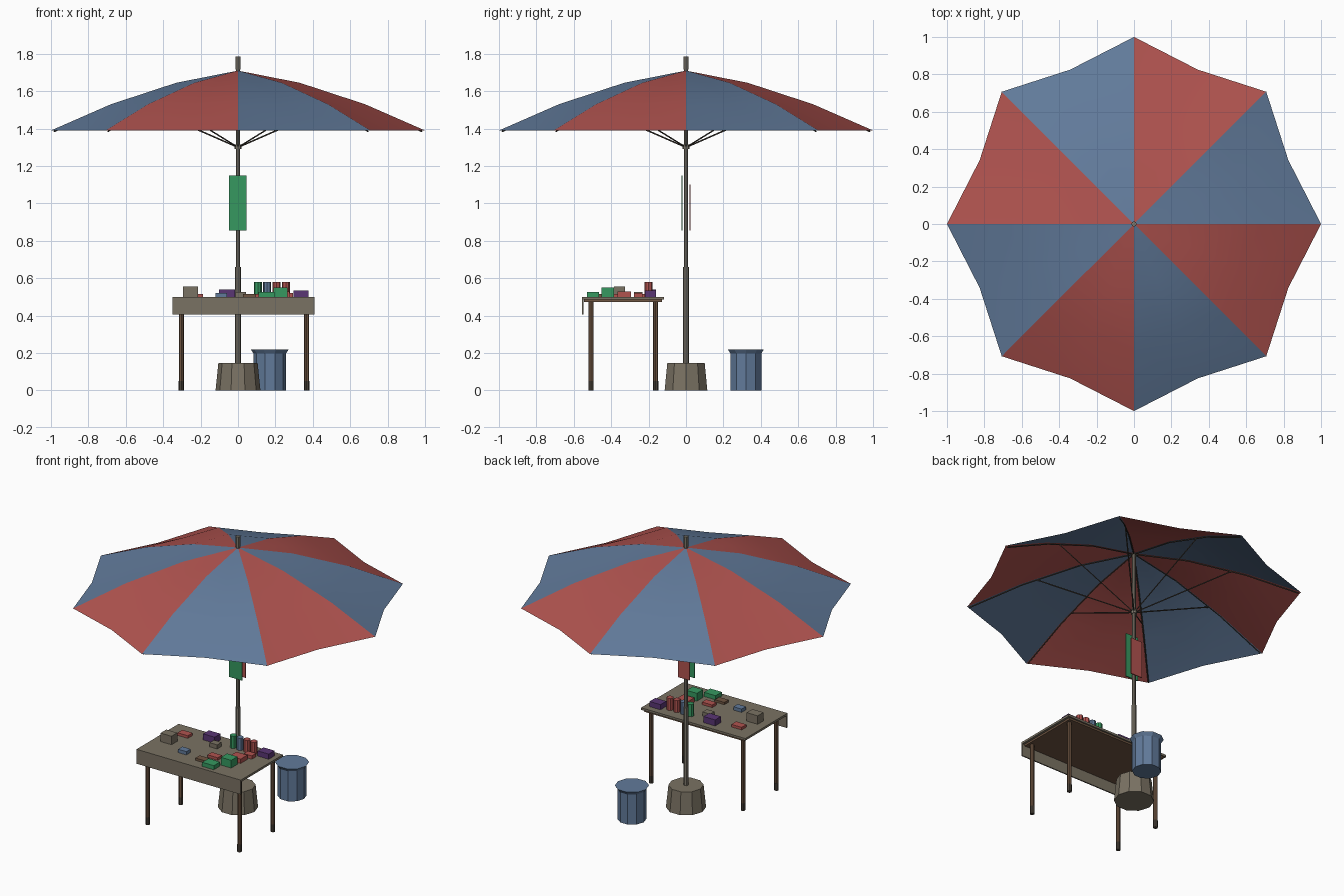
import bpy, bmesh
from math import cos, sin, pi, radians
from mathutils import Vector

cube = bpy.data.objects.get("Cube")
if cube:
    bpy.data.objects.remove(cube, do_unlink=True)


def material(name, rgb):
    """Flat material from 0-255 display values, converted to linear."""
    col = [(c / 255 / 12.92) if c < 11 else ((c / 255 + 0.055) / 1.055) ** 2.4 for c in rgb] + [1]
    mat = bpy.data.materials.new(name)
    mat.use_nodes = True
    mat.diffuse_color = col
    mat.node_tree.nodes["Principled BSDF"].inputs["Base Color"].default_value = col
    return mat


BLUE = material("faded blue", (97, 122, 154))
RED = material("brick red", (176, 83, 79))
GREEN = material("green", (54, 152, 96))
PURPLE = material("purple", (90, 54, 116))
TAUPE = material("taupe", (122, 114, 99))
BROWN = material("wood brown", (112, 86, 66))
METAL = material("pole grey", (126, 120, 108))
DARK = material("dark metal", (74, 67, 58))


def make(name, bm, *mats):
    bmesh.ops.recalc_face_normals(bm, faces=bm.faces)
    mesh = bpy.data.meshes.new(name)
    bm.to_mesh(mesh)
    bm.free()
    obj = bpy.data.objects.new(name, mesh)
    bpy.context.collection.objects.link(obj)
    for m in mats:
        mesh.materials.append(m)
    return obj


def box(name, mat, x, y, z):
    """Box given by (min, max) along each axis."""
    bm = bmesh.new()
    bmesh.ops.create_cube(bm, size=1)
    for v in bm.verts:
        for i, (lo, hi) in enumerate((x, y, z)):
            v.co[i] = lo if v.co[i] < 0 else hi
    return make(name, bm, mat)


def lathe(name, mat, profile, x=0, y=0, sides=10):
    """Closed turned shape from (radius, height) pairs."""
    bm = bmesh.new()
    rings = [[bm.verts.new((x + r * cos(2 * pi * i / sides), y + r * sin(2 * pi * i / sides), z))
              for i in range(sides)] for r, z in profile]
    for a, b in zip(rings, rings[1:]):
        for i in range(sides):
            j = (i + 1) % sides
            bm.faces.new((a[i], a[j], b[j], b[i]))
    bm.faces.new(rings[0][::-1])
    bm.faces.new(rings[-1])
    return make(name, bm, mat)


def rod(name, mat, points, radius):
    """Thin bent rod along a path."""
    curve = bpy.data.curves.new(name, "CURVE")
    curve.dimensions = "3D"
    curve.bevel_depth = radius
    curve.bevel_resolution = 0
    curve.use_fill_caps = True
    spline = curve.splines.new("POLY")
    spline.points.add(len(points) - 1)
    for p, co in zip(spline.points, points):
        p.co = (*co, 1)
    curve.materials.append(mat)
    obj = bpy.data.objects.new(name, curve)
    bpy.context.collection.objects.link(obj)


# Canopy: eight sagging panels in alternating colours
RIB = [(0.33, 1.645), (0.68, 1.53), (1.0, 1.39)]
SAG = [0.918, 0.908, 0.893]
bm = bmesh.new()
apex = bm.verts.new((0, 0, 1.71))
rings = []
for (r, z), sag in zip(RIB, SAG):
    ring = []
    for i in range(16):
        rad = r * (sag if i % 2 else 1)
        ring.append(bm.verts.new((rad * cos(i * pi / 8), rad * sin(i * pi / 8), z)))
    rings.append(ring)
for i in range(16):
    j = (i + 1) % 16
    faces = [bm.faces.new((apex, rings[0][i], rings[0][j]))]
    for a, b in zip(rings, rings[1:]):
        faces.append(bm.faces.new((a[i], b[i], b[j], a[j])))
    for f in faces:
        f.material_index = (i // 2) % 2
canopy = make("canopy", bm, BLUE, RED)
bpy.ops.object.select_all(action="DESELECT")
canopy.select_set(True)
bpy.context.view_layer.objects.active = canopy
bpy.ops.object.shade_smooth_by_angle(angle=radians(9))

# Ribs and stretchers under the canopy
for k in range(8):
    d = Vector((cos(k * pi / 4), sin(k * pi / 4), 0))
    up = Vector((0, 0, 1))
    path = [(0.01, 1.70)] + [(r * 0.985, z - 0.006) for r, z in RIB]
    rod(f"rib_{k}", DARK, [d * r + up * z for r, z in path], 0.004)
    rod(f"stretcher_{k}", DARK, [d * 0.012 + up * 1.305, d * 0.58 + up * 1.553], 0.004)

# Pole, hub, finial and weighted base
lathe("lower_pole", METAL, [(0.015, 0.1), (0.015, 0.66)], sides=8)
lathe("upper_pole", METAL, [(0.011, 0.66), (0.011, 1.73)], sides=8)
lathe("runner_hub", METAL, [(0.018, 1.29), (0.018, 1.315)], sides=8)
lathe("finial", METAL, [(0.014, 1.715), (0.014, 1.785)], sides=8)
lathe("weighted_base", TAUPE, [(0.12, 0), (0.105, 0.147)])

# Sign boards on the pole
box("front_sign", GREEN, (-0.047, 0.045), (-0.025, -0.019), (0.855, 1.15))
box("back_sign", RED, (-0.042, 0.042), (0.019, 0.025), (0.855, 1.10))

# Bin with flared lid
lathe("bin", BLUE, [(0.087, 0), (0.087, 0.198), (0.102, 0.22)], x=0.17, y=0.32)

# Table
box("table_top", TAUPE, (-0.35, 0.41), (-0.555, -0.118), (0.486, 0.5))
box("table_underside", BROWN, (-0.335, 0.395), (-0.545, -0.128), (0.474, 0.486))
box("table_front_skirt", TAUPE, (-0.35, 0.41), (-0.557, -0.549), (0.405, 0.5))
for side, x in (("right", -0.303), ("left", 0.367)):
    for end, y in (("front", -0.508), ("back", -0.162)):
        lathe(f"{end}_{side}_leg", BROWN, [(0.0135, 0.05), (0.0135, 0.476)], x, y, 8)
        lathe(f"{end}_{side}_foot", DARK, [(0.014, 0), (0.014, 0.05)], x, y, 8)

# Boxed goods: name, colour, centre x, centre y, width, depth, height
GOODS = [
    ("crate", TAUPE, -0.255, -0.355, 0.08, 0.06, 0.056),
    ("red_packet", RED, -0.225, -0.23, 0.075, 0.05, 0.017),
    ("purple_box", PURPLE, -0.058, -0.19, 0.085, 0.06, 0.04),
    ("small_carton", TAUPE, 0.015, -0.255, 0.055, 0.045, 0.027),
    ("blue_packet", BLUE, -0.09, -0.43, 0.06, 0.045, 0.022),
    ("green_box", GREEN, 0.228, -0.418, 0.075, 0.065, 0.051),
    ("green_packet", GREEN, 0.152, -0.497, 0.085, 0.065, 0.027),
    ("brown_packet", BROWN, 0.062, -0.46, 0.07, 0.045, 0.015),
    ("flat_packet", RED, 0.1, -0.385, 0.075, 0.045, 0.017),
    ("red_box", RED, 0.235, -0.33, 0.08, 0.07, 0.029),
    ("low_red_box", RED, 0.265, -0.255, 0.06, 0.045, 0.022),
    ("violet_box", PURPLE, 0.338, -0.19, 0.08, 0.06, 0.034),
]
for name, mat, x, y, w, d, h in GOODS:
    box(name, mat, (x - w / 2, x + w / 2), (y - d / 2, y + d / 2), (0.5, 0.5 + h))

# Row of cans
for i, mat in enumerate((GREEN, BLUE, RED, RED)):
    lathe(f"can_{i}", mat, [(0.021, 0.5), (0.021, 0.58)], 0.106 + i * 0.05, -0.2, 8)
